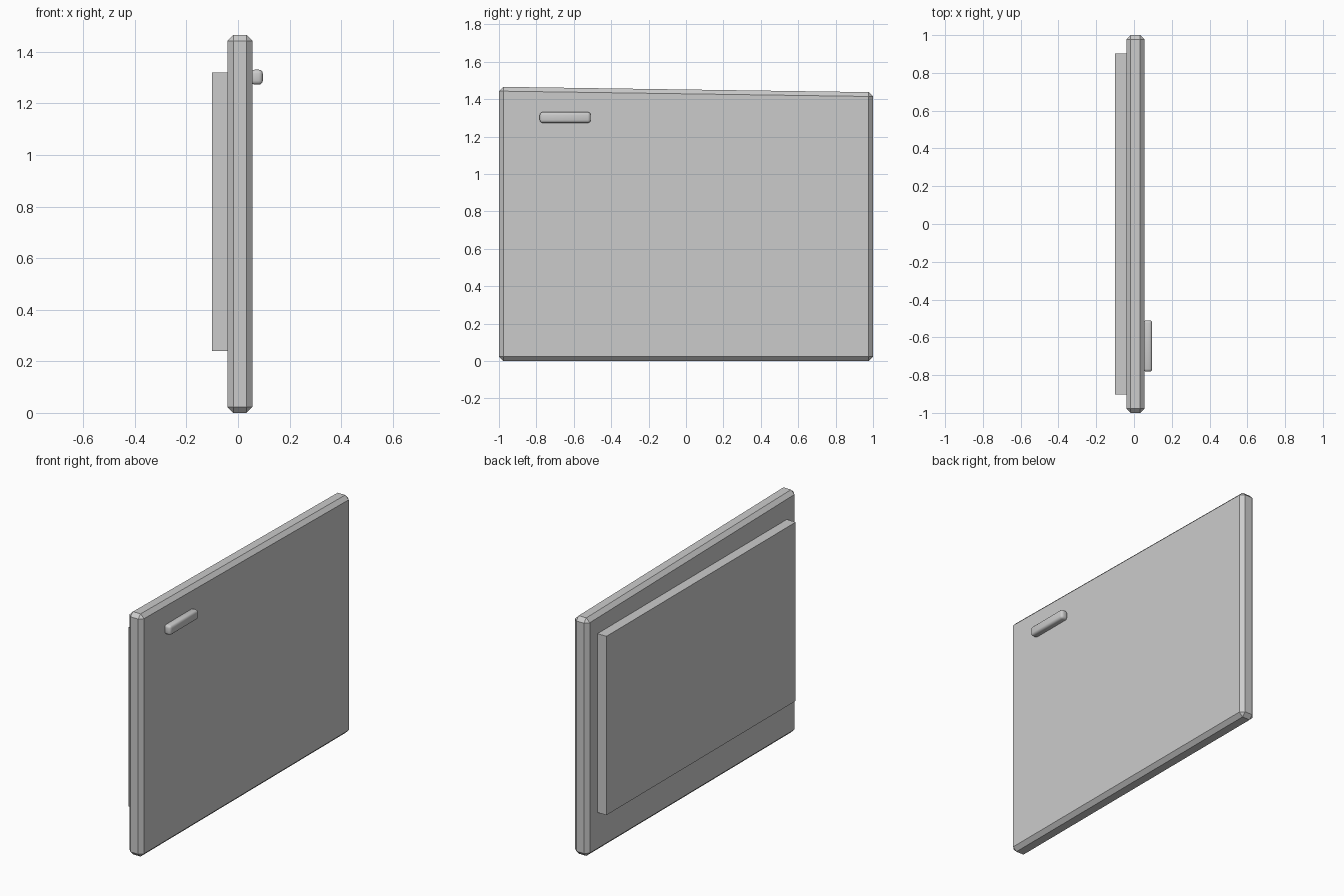
import bpy, bmesh

if "Cube" in bpy.data.objects:
    bpy.data.objects.remove(bpy.data.objects["Cube"])


def box(name, lo, hi, bevel=0, segments=1, drop=0):
    """Box between two corners; drop lowers the top at the +y end."""
    bm = bmesh.new()
    bmesh.ops.create_cube(bm, size=1)
    for v in bm.verts:
        top, far = v.co.z > 0, v.co.y > 0
        v.co = [lo[i] + (v.co[i] + 0.5) * (hi[i] - lo[i]) for i in range(3)]
        if top and far:
            v.co.z -= drop
    if bevel:
        bmesh.ops.bevel(bm, geom=bm.edges[:], offset=bevel, segments=segments,
                        profile=0.5, affect='EDGES')
    mesh = bpy.data.meshes.new(name)
    bm.to_mesh(mesh)
    bm.free()
    ob = bpy.data.objects.new(name, mesh)
    bpy.context.collection.objects.link(ob)
    return ob


# Main chamfered slab with a slightly sloping top
box("door_slab", (-0.041, -1, 0), (0.056, 1, 1.466), bevel=0.023, drop=0.029)

# Raised panel on the inner face
box("inner_panel", (-0.101, -0.903, 0.24), (-0.035, 0.903, 1.32))

# Rounded pull handle on the outer face
handle = box("handle", (0.05, -0.782, 1.273), (0.096, -0.51, 1.331),
             bevel=0.015, segments=3)
bpy.context.view_layer.objects.active = handle
handle.select_set(True)
bpy.ops.object.shade_smooth_by_angle()
